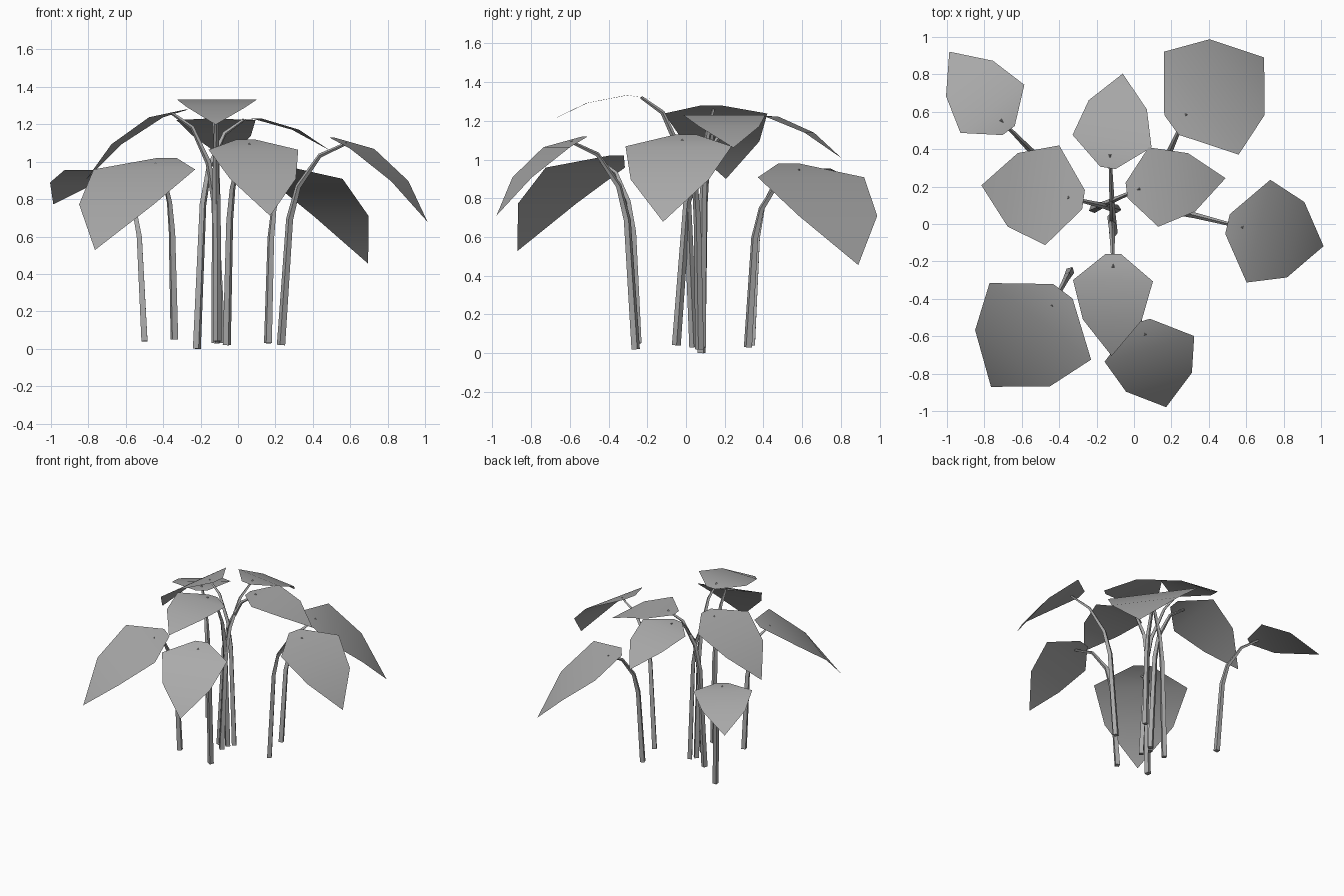
import bpy, bmesh
from math import radians, sin, cos
from mathutils import Vector

cube = bpy.data.objects.get("Cube")
if cube:
    bpy.data.objects.remove(cube, do_unlink=True)

# One flat grey for the whole plant
grey = bpy.data.materials.new("plant_grey")
grey.use_nodes = True
tone = (0.4, 0.4, 0.4, 1)
grey.diffuse_color = tone
grey.node_tree.nodes["Principled BSDF"].inputs["Base Color"].default_value = tone

# Leaf template: length and bend of each section, half width of each row
SECTIONS = ((0.21, 0), (0.31, -20), (0.31, -35))
HALF_WIDTHS = (0.065, 0.34, 0.25, 0)
# Stem template: share of the sideways reach and of the height at each joint
JOINTS = ((0.13, 0.63), (0.26, 0.79), (0.59, 0.94), (1, 1))


def make_leaf(name, base, yaw, pitch, size):
    """Bent leaf blade; returns the point where its stem meets it."""
    yaw = radians(yaw)
    ahead = Vector((cos(yaw), sin(yaw), 0))
    side = Vector((-sin(yaw), cos(yaw), 0)) * size ** 1.25
    spine = [Vector(base)]
    for length, bend in SECTIONS:
        angle = radians(pitch + bend)
        step = ahead * cos(angle) + Vector((0, 0, sin(angle)))
        spine.append(spine[-1] + step * length * size)

    bm = bmesh.new()
    rows = []
    for centre, half in zip(spine, HALF_WIDTHS):
        signs = (-1, 1) if half else (0,)
        rows.append([bm.verts.new(centre + side * half * s) for s in signs])
    # Counter-clockwise from above, ending in a triangular tip
    for near, far in zip(rows, rows[1:]):
        bm.faces.new([near[0], *far, near[1]])
    mesh = bpy.data.meshes.new(name)
    bm.to_mesh(mesh)
    bm.free()
    mesh.materials.append(grey)
    mesh.shade_smooth()
    bpy.context.collection.objects.link(bpy.data.objects.new(name, mesh))
    return (spine[0] + spine[1]) / 2


def make_stem(name, foot, tip):
    """Tapering four-sided stalk that rises steeply, then arches to its leaf."""
    foot = Vector(foot)
    path = [foot]
    for reach, rise in JOINTS:
        joint = foot.lerp(tip, reach)
        joint.z = tip.z * rise
        path.append(joint)

    curve = bpy.data.curves.new(name, 'CURVE')
    curve.dimensions = '3D'
    curve.bevel_depth = 0.023
    curve.bevel_resolution = 0
    curve.use_fill_caps = True
    line = curve.splines.new('POLY')
    line.points.add(len(path) - 1)
    for i, (point, place) in enumerate(zip(line.points, path)):
        point.co = (*place, 1)
        point.radius = 1 - 0.65 * i / len(JOINTS)
    curve.materials.append(grey)
    stem = bpy.data.objects.new(name, curve)
    bpy.context.collection.objects.link(stem)
    bpy.ops.object.select_all(action='DESELECT')
    stem.select_set(True)
    bpy.context.view_layer.objects.active = stem
    bpy.ops.object.convert(target='MESH')
    bpy.ops.object.shade_smooth_by_angle(angle=radians(30))


def grow(label, foot, base, yaw, pitch, size):
    """One stem with its leaf."""
    tip = make_leaf(label + "_leaf", base, yaw, pitch, size)
    make_stem(label + "_stem", foot, tip)


# Outer ring of broad, drooping leaves
grow("back_left", (0.16, 0.32, 0.03), (0.2, 0.53, 0.98), 36, -20, 1)
grow("side_left", (0.23, 0.07, 0.02), (0.5, 0, 1.13), -13, -20, 0.86)
grow("front_left", (-0.06, -0.26, 0.02), (0.04, -0.52, 1.12), -74, -20, 0.78)
grow("front_right", (-0.34, -0.25, 0.05), (-0.38, -0.36, 1.02), -127, -17, 1)
grow("side_right", (-0.09, 0.08, 0.03), (-0.27, 0.13, 1.28), 172, -14, 0.83)

# Smaller, flatter leaves
grow("back_right", (-0.5, 0.34, 0.04), (-0.67, 0.5, 0.95), 127, 2, 0.69)
grow("back_middle", (-0.11, -0.05, 0.04), (-0.14, 0.3, 1.23), 81, -3, 0.69)
grow("inner_left", (-0.22, 0.08, 0), (-0.04, 0.18, 1.22), 7, 4, 0.69)
grow("front_middle", (-0.12, 0.04, 0.03), (-0.11, -0.16, 1.31), -91, 9, 0.69)
